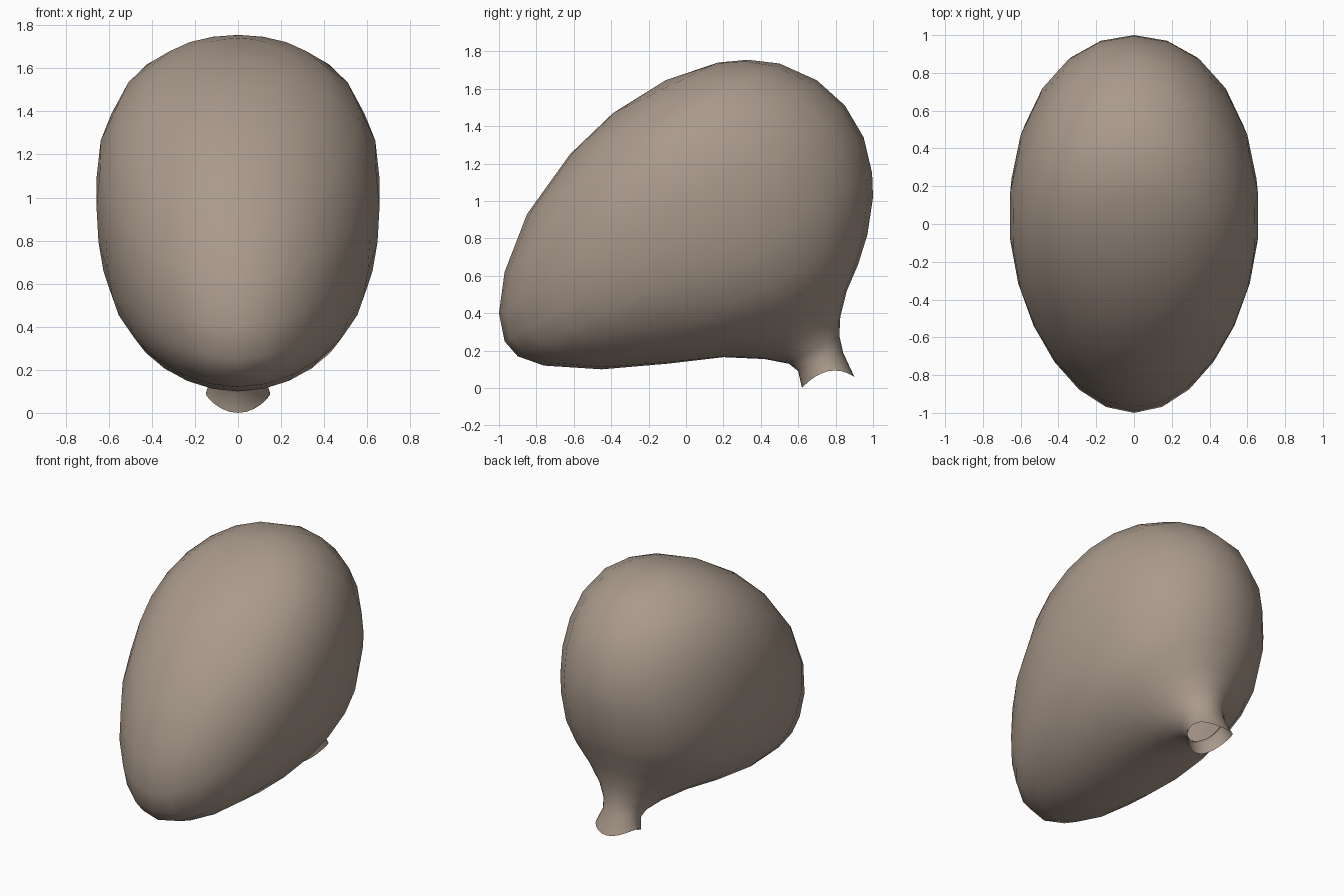
import bpy, bmesh
from math import pi, sin, cos

SEGMENTS = 24

# Fanned rings from the open neck to the crown:
# front y, front z, back y, back z, half width, egg skew, sideways lift
RINGS = [
    (0.62, 0.00, 0.90, 0.06, 0.150, 0.00, 0.06),
    (0.60, 0.09, 0.84, 0.19, 0.125, 0.00, 0.02),
    (0.55, 0.13, 0.82, 0.28, 0.140, 0.00, 0.00),
    (0.42, 0.155, 0.825, 0.38, 0.200, 0.00, 0.00),
    (0.20, 0.165, 0.86, 0.52, 0.310, 0.05, 0.00),
    (-0.10, 0.13, 0.92, 0.66, 0.425, 0.10, 0.00),
    (-0.45, 0.10, 0.97, 0.82, 0.530, 0.13, 0.00),
    (-0.76, 0.12, 1.00, 1.02, 0.595, 0.14, 0.00),
    (-0.90, 0.17, 0.995, 1.15, 0.625, 0.14, 0.00),
    (-0.97, 0.25, 0.95, 1.34, 0.648, 0.14, 0.00),
    (-1.00, 0.40, 0.85, 1.51, 0.657, 0.13, 0.00),
    (-0.97, 0.62, 0.70, 1.645, 0.640, 0.12, 0.00),
    (-0.85, 0.93, 0.50, 1.735, 0.560, 0.10, 0.00),
    (-0.62, 1.25, 0.33, 1.755, 0.420, 0.08, 0.00),
    (-0.39, 1.47, 0.17, 1.74, 0.250, 0.04, 0.00),
]


def add_ring(bm, fy, fz, by, bz, width, skew, lift):
    verts = []
    for i in range(SEGMENTS):
        a = 2 * pi * i / SEGMENTS
        u = -cos(a)
        x = width * sin(a) * (1 + skew * u)
        y = (fy + by) / 2 + u * (by - fy) / 2
        z = (fz + bz) / 2 + u * (bz - fz) / 2 + lift * sin(a) ** 2
        verts.append(bm.verts.new((x, y, z)))
    return verts


# Rounded hollow body with an open neck
bm = bmesh.new()
rings = [add_ring(bm, *r) for r in RINGS]
for lower, upper in zip(rings, rings[1:]):
    for i in range(SEGMENTS):
        j = (i + 1) % SEGMENTS
        bm.faces.new((lower[i], lower[j], upper[j], upper[i]))

# Crown
pole = bm.verts.new((0, -0.11, 1.645))
for i in range(SEGMENTS):
    bm.faces.new((rings[-1][i], rings[-1][(i + 1) % SEGMENTS], pole))

bmesh.ops.recalc_face_normals(bm, faces=bm.faces)
for face in bm.faces:
    face.smooth = True
mesh = bpy.data.meshes.new("bulb_body")
bm.to_mesh(mesh)
bm.free()
body = bpy.data.objects.new("bulb_body", mesh)
bpy.context.collection.objects.link(body)

# Warm brown-grey finish
mat = bpy.data.materials.new("body_brown")
mat.diffuse_color = (0.40, 0.32, 0.26, 1)
mesh.materials.append(mat)
